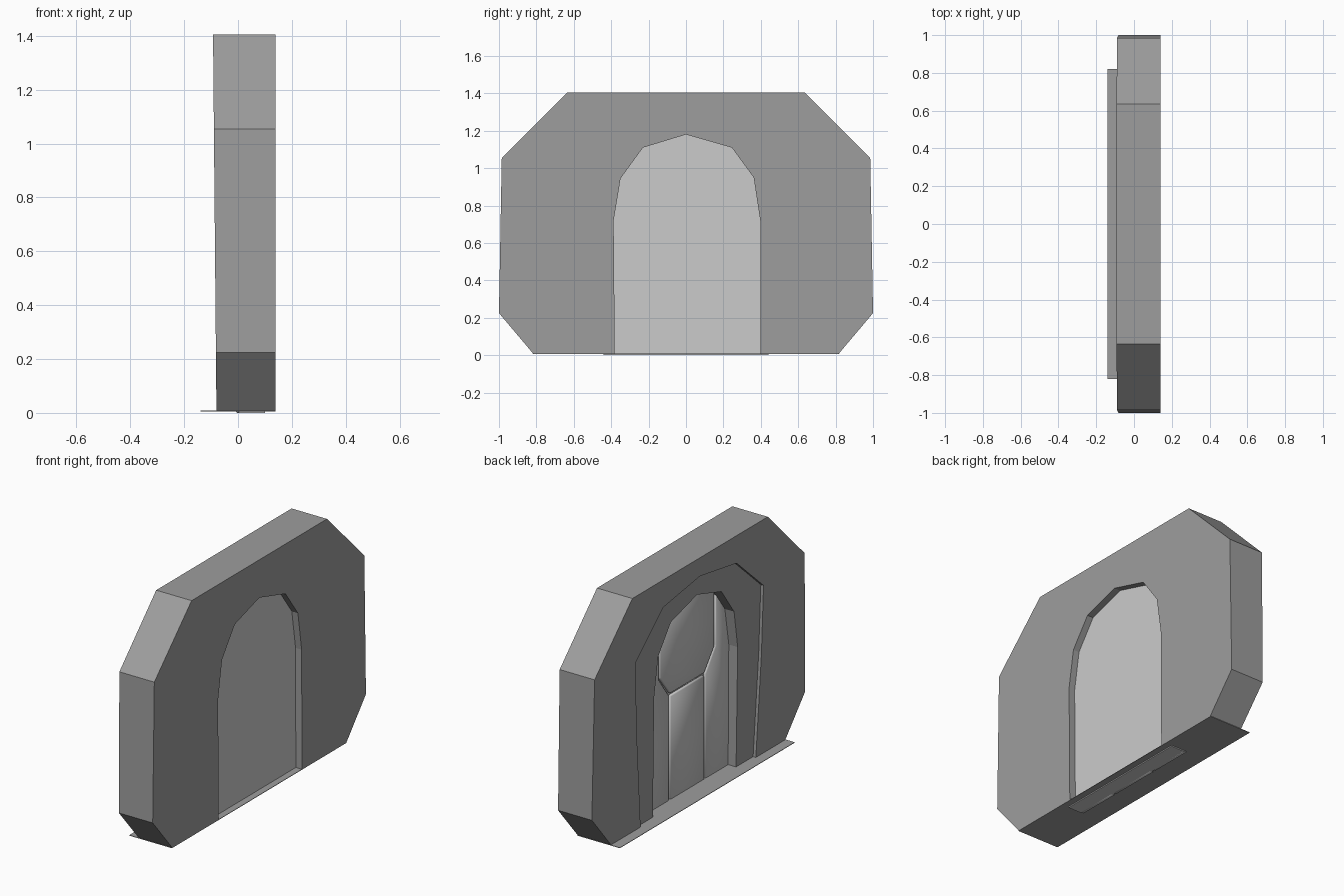
import bpy, bmesh

if "Cube" in bpy.data.objects:
    bpy.data.objects.remove(bpy.data.objects["Cube"])


def prism(name, profile, x0, x1, tilt=0.0):
    """Extrude a (y, z) outline along x; tilt leans the x0 face with height."""
    bm = bmesh.new()
    a = [bm.verts.new((x0 - tilt * z, y, z)) for y, z in profile]
    b = [bm.verts.new((x1, y, z)) for y, z in profile]
    bm.faces.new(a)
    bm.faces.new(b[::-1])
    n = len(a)
    for i in range(n):
        j = (i + 1) % n
        bm.faces.new((a[j], a[i], b[i], b[j]))
    bmesh.ops.recalc_face_normals(bm, faces=bm.faces)
    me = bpy.data.meshes.new(name)
    bm.to_mesh(me)
    bm.free()
    ob = bpy.data.objects.new(name, me)
    bpy.context.collection.objects.link(ob)
    return ob


def mirrored(half):
    """Complete a right-half outline, listed bottom to top."""
    return half + [(-y, z) for y, z in reversed(half) if y > 0]


def subtract(target, tool):
    m = target.modifiers.new("Cut", 'BOOLEAN')
    m.operation = 'DIFFERENCE'
    m.solver = 'EXACT'
    m.object = tool
    tool.hide_render = True
    tool.hide_viewport = True


stone = bpy.data.materials.new("dark_stone")
stone.diffuse_color = (0.34, 0.34, 0.34, 1)
stone.use_nodes = True
stone.node_tree.nodes["Principled BSDF"].inputs["Base Color"].default_value = stone.diffuse_color
TILT = 0.009

# Wall block with cut corners
wall = prism("wall", mirrored([(0.815, 0.006), (1.0, 0.225), (0.985, 1.055), (0.635, 1.405)]),
             -0.08, 0.14, TILT)
wall.data.materials.append(stone)

# Shallow recess around the doorway, rear side only; its floor follows the lean
recess = prism("recess_cutter",
               mirrored([(0.535, -0.1), (0.54, 0.0), (0.585, 0.6), (0.6, 1.01),
                         (0.345, 1.24), (0, 1.295)]), -0.3, -0.062)
for v in recess.data.vertices:
    if v.co.x > -0.2:
        v.co.x -= TILT * v.co.z
recess.data.materials.append(stone)
subtract(wall, recess)

# Arched doorway
opening = [(-0.38, -0.1), (0.40, -0.1), (0.397, 0.72), (0.362, 0.95), (0.245, 1.11),
           (0, 1.18), (-0.23, 1.11), (-0.35, 0.945), (-0.387, 0.72)]
doorway = prism("doorway_cutter", opening, -0.4, 0.4)
doorway.data.materials.append(stone)
subtract(wall, doorway)

# Door slab filling the doorway
door_half = [(0.44, 0.0), (0.44, 0.74), (0.40, 0.97), (0.27, 1.14), (0, 1.22)]
prism("door_slab", mirrored(door_half), 0.004, 0.10)

# Raised rear door panels with softened edges, separated by narrow grooves
g = 0.006
side = [(0.165 + g, 0.0), (0.44, 0.0), (0.44, 0.74), (0.40, 0.97), (0.26 + g, 1.13),
        (0.26 + g, 0.76), (0.165 + g, 0.63)]
panels = {
    "door_side_panel_left": side,
    "door_side_panel_right": [(-y, z) for y, z in side],
    "door_lower_panel": mirrored([(0.165 - g, 0.0), (0.165 - g, 0.63 - g)]),
    "door_upper_panel": mirrored([(0.165 - g, 0.63 + g), (0.26 - g, 0.76),
                                  (0.26 - g, 1.14), (0, 1.22)]),
}
for name, outline in panels.items():
    panel = prism(name, outline, -0.01, 0.02)
    panel.data.polygons.foreach_set("use_smooth", [True] * len(panel.data.polygons))
    bevel = panel.modifiers.new("Soft edges", 'BEVEL')
    bevel.width = 0.006
    bevel.segments = 1

# Thin ground sill
sill = prism("sill", mirrored([(0.82, 0.006), (0.82, 0.009)]), -0.14, 0.14)
sill.data.materials.append(stone)
